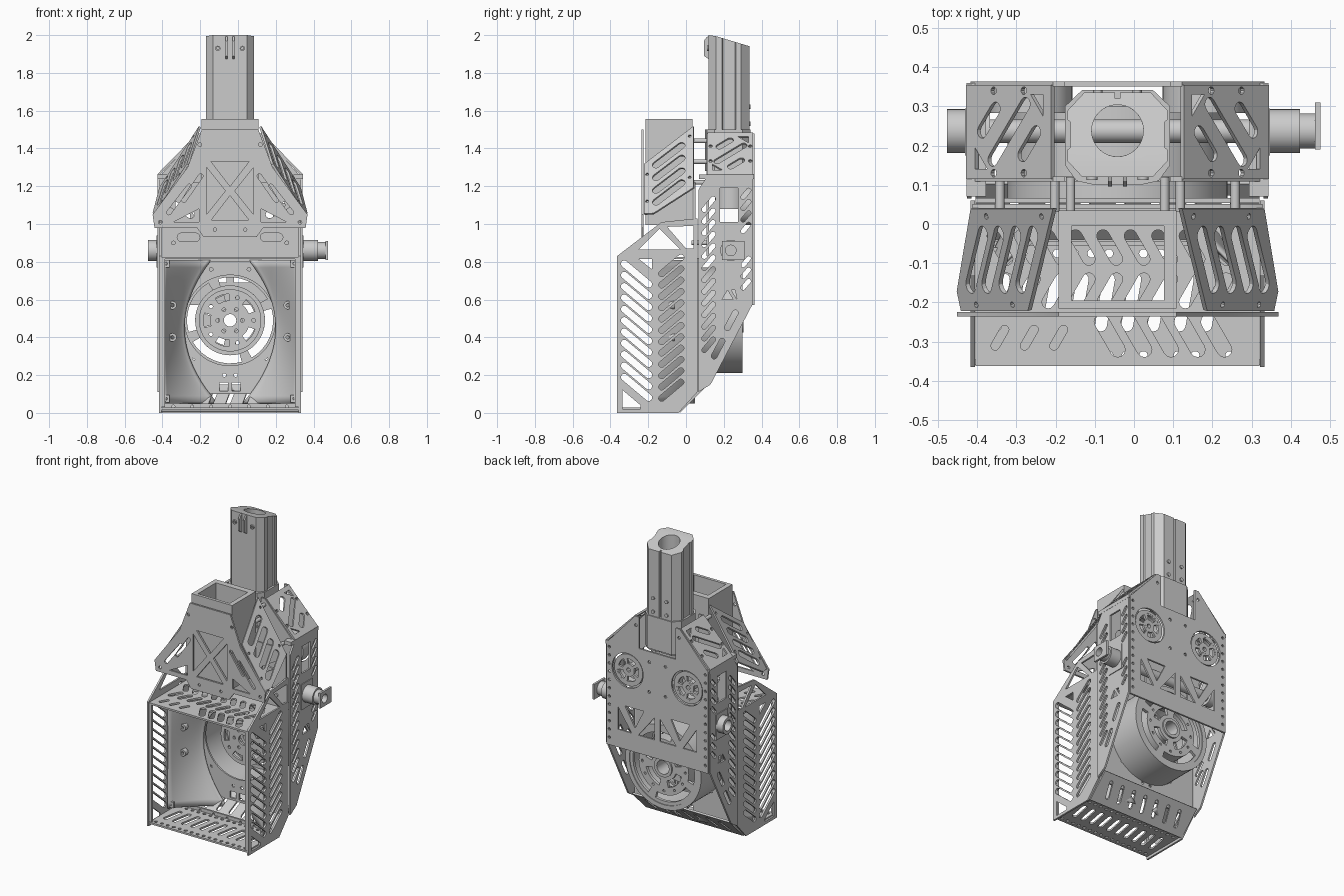
import bpy, bmesh
from math import sin, cos, pi, radians, tau
from mathutils import Vector, Matrix

if "Cube" in bpy.data.objects:
    bpy.data.objects.remove(bpy.data.objects["Cube"])

C = -0.042                      # the machine is symmetric about x = C
X, Y, Z = Vector((1, 0, 0)), Vector((0, 1, 0)), Vector((0, 0, 1))


# ---- 2D shape helpers ----
def disc(x, y, r, n=32):
    return [(x + r * cos(tau * i / n), y + r * sin(tau * i / n)) for i in range(n)]

def rect(x0, y0, x1, y1):
    return [(x0, y0), (x1, y0), (x1, y1), (x0, y1)]

def slot(x, y, length, w, deg):
    a, h, r = radians(deg), length / 2 - w / 2, w / 2
    pts = [(s * h + r * cos(t), r * sin(t)) for s, b in ((1, -pi / 2), (-1, pi / 2))
           for t in [b + pi * i / 6 for i in range(7)]]
    return [(x + p * cos(a) - q * sin(a), y + p * sin(a) + q * cos(a)) for p, q in pts]

def sectors(x, y, r0, r1, n, gap, start=0.0):
    out = []
    for k in range(n):
        a0, a1 = start + tau * k / n + gap / 2, start + tau * (k + 1) / n - gap / 2
        ts = [a0 + (a1 - a0) * i / 8 for i in range(9)]
        out.append([(x + r1 * cos(t), y + r1 * sin(t)) for t in ts] +
                   [(x + r0 * cos(t), y + r0 * sin(t)) for t in reversed(ts)])
    return out

def ring(x, y, r, n, hole, start=0.0):
    return [disc(x + r * cos(start + tau * i / n), y + r * sin(start + tau * i / n), hole, 12) for i in range(n)]

def sym(pts):
    return pts + [(-x, y) for x, y in reversed(pts)]

def both(shapes):
    return shapes + [[(-x, y) for x, y in s] for s in shapes]


# ---- object helpers ----
def finish(name, me, bm):
    bmesh.ops.remove_doubles(bm, verts=bm.verts, dist=1e-5)
    bmesh.ops.recalc_face_normals(bm, faces=bm.faces)
    bm.to_mesh(me)
    bm.free()
    ob = bpy.data.objects.new(name, me)
    bpy.context.collection.objects.link(ob)
    return ob

def plate(name, outline, holes, o, u, v, th):
    """Filled outline with holes in the u/v plane, centred on o, th thick."""
    cu = bpy.data.curves.new(name, 'CURVE')
    cu.dimensions, cu.fill_mode, cu.extrude = '2D', 'BOTH', th / 2
    for pts in [outline] + holes:
        sp = cu.splines.new('POLY')
        sp.points.add(len(pts) - 1)
        for p, (a, b) in zip(sp.points, pts):
            p.co = (a, b, 0, 1)
        sp.use_cyclic_u = True
    tmp = bpy.data.objects.new("tmp", cu)
    bpy.context.collection.objects.link(tmp)
    dg = bpy.context.evaluated_depsgraph_get()
    me = bpy.data.meshes.new_from_object(tmp.evaluated_get(dg))
    bpy.data.objects.remove(tmp)
    n = u.cross(v)
    o = Vector(o) + X * C
    me.transform(Matrix(((u.x, v.x, n.x, o.x), (u.y, v.y, n.y, o.y), (u.z, v.z, n.z, o.z), (0, 0, 0, 1))))
    bm = bmesh.new()
    bm.from_mesh(me)
    return finish(name, me, bm)

def front(name, outline, holes, y, th=.012):
    return plate(name, outline, holes, (0, y, 0), X, Z, th)

def side(name, outline, holes, x, th=.012):
    return plate(name, outline, holes, (x, 0, 0), Y, Z, th)

def flat(name, outline, holes, z, th=.012):
    return plate(name, outline, holes, (0, 0, z), X, Y, th)


# ---- lower cage ----
cage = [(-.365, 0), (-.04, 0), (.06, .11), (.06, 1.03), (-.13, 1.01), (-.365, .83)]
cage_holes = [slot(-.262, .135 + .06 * i, .205, .036, -40) for i in range(11)]
cage_holes += [slot(-.078, .12 + .06 * i, .165, .032, 40) for i in range(12)]
cage_holes += [[(-.25, .865), (-.03, .865), (-.14, .975)], [(.0, .87), (.04, .87), (.04, .99), (-.1, .985)],
               [(-.335, .02), (-.335, .12), (-.24, .04), (-.24, .02)], [(-.25, .815), (-.18, .76), (-.18, .815)]]
for s in (1, -1):
    side("cage_side", cage, cage_holes, s * .369)
    plate("side_rail", rect(-.36, .03, -.345, .82), [], (s * .355, 0, 0), Y, Z, .02)

shelf_slots = [slot(-.02 + .068 * i, -.285, .12, .038, 120) for i in range(5)]
shelf_slots += [slot(-.3 + .075 * i, -.29, .07, .022, 60) for i in range(3)]
shelf_slots += [slot(-.3 + .07 * i, -.17, .1, .032, 60) for i in range(9)]
shelf_slots += [slot(-.3 + .07 * i, -.06, .1, .032, 120) for i in range(9)]
flat("cage_shelf", rect(-.362, -.362, .362, .05), shelf_slots, .82)
floor_slots = [slot(-.3 + .067 * i, -.2, .15, .03, 80) for i in range(10)]
floor_slots += [disc(-.33 + .044 * i, y, .011, 10) for i in range(16) for y in (-.335, -.075)]
flat("cage_floor", rect(-.362, -.362, .362, -.04), floor_slots, .022)
front("floor_lip", rect(-.362, .015, .362, .05), [disc(-.3 + .1 * i, .034, .008, 10) for i in range(7)], -.05)

# slanted panel under the drum
d = Vector((0, .14, .14)).normalized()
plate("slanted_panel", rect(-.362, 0, .362, .2), [slot(-.27 + .09 * i, .1, .12, .024, 75) for i in range(7)],
      (0, -.035, .005), X, d, .012)

# panel with the round opening, and its curved guide wings
panel_holes = [disc(0, .49, .24, 48), rect(-.055, .115, -.01, .16), rect(.01, .115, .055, .16)]
panel_holes += [disc(x, .2, .01, 10) for x in (-.03, .03)]
panel_holes += both([disc(.34, .78, .01, 10), disc(.1, .76, .01, 10), disc(.19, .29, .01, 10)])
front("drum_panel", rect(-.362, .1, .362, .82), panel_holes, .06)
for s in (1, -1):
    bm = bmesh.new()
    N, M = 12, 20
    rows = []
    for j in range(M + 1):
        z = .05 + .76 * j / M
        b = .245 - .16 * ((z - .45) / .38) ** 2
        rows.append([bm.verts.new((C + s * (b + (.36 - b) * i / N), .048 - .22 * (i / N) ** 1.4, z)) for i in range(N + 1)])
    for j in range(M):
        for i in range(N):
            bm.faces.new((rows[j][i], rows[j][i + 1], rows[j + 1][i + 1], rows[j + 1][i]))
    wing = finish("guide_wing", bpy.data.meshes.new("guide_wing"), bm)
    wing.modifiers.new("Solidify", 'SOLIDIFY').thickness = .008
    for z in (.57, .40):
        front("guide_bolt", disc(s * .305, z, .022, 20), [disc(s * .305, z, .009, 12)], -.075, .03)
    for z in (.075, .79):
        front("corner_bracket", rect(s * .34 - .02, z - .02, s * .34 + .02, z + .02), [disc(s * .34, z, .008, 10)], -.16)

# ---- drum with spoked faces ----
front("drum_shell", disc(0, .49, .28, 64), [disc(0, .49, .25, 64)], .18, .24)
front("drum_rear_face", disc(0, .49, .262, 64),
      sectors(0, .49, .185, .228, 4, .25, .4) + sectors(0, .49, .09, .135, 4, .5) + ring(0, .49, .16, 12, .009)
      + [disc(0, .49, .05)], .285, .02)
front("drum_inner_ring", disc(0, .49, .185, 48), [disc(0, .49, .165, 48)], .25, .09)
front("drum_hub", disc(0, .49, .065), [disc(0, .49, .045)], .24, .13)
front("drum_front_disc", disc(0, .49, .165, 48),
      sectors(0, .49, .105, .14, 5, .7) + ring(0, .49, .065, 6, .01) + ring(0, .49, .125, 5, .01) + [disc(0, .49, .033)], .12, .015)

# ---- upper housing ----
profile = [(.375, 1.25), (.165, 1.48), (.135, 1.48), (.135, 1.27)]
back_holes = both([disc(.22, 1.1, .115, 40), [(.02, .69), (.14, .69), (.02, .84)], [(.19, .69), (.29, .69), (.29, .84)],
                   [(.1, .86), (.24, .86), (.165, .73)], disc(.16, 1.42, .01, 10), disc(.06, 1.2, .01, 10), disc(.06, 1.0, .01, 10)])
back_holes += both([disc(.355, .62 + .055 * i, .009, 10) for i in range(12)])
front("housing_back", sym([(.375, .57)] + profile), back_holes, .357)
front("housing_front", sym([(.375, .83)] + profile), both([disc(.22, 1.1, .07), rect(.05, .87, .28, .96)]), .115)

hs = [(.065, .11), (.13, .15), (.355, .58), (.355, 1.25), (.11, 1.25), (.065, 1.18)]
hs_holes = [rect(.18, 1.01, .275, 1.19)]
hs_holes += [slot(.12, .36 + .062 * i, .1, .026, 50) for i in range(13)]
hs_holes += [slot(.317, z, .07, .024, 50) for z in (.68, .74, .8, .98, 1.04, 1.1, 1.16)]
hs_holes += [[(.19, .6), (.25, .6), (.22, .65)], [(.26, .65), (.24, .65), (.27, .6)], slot(.17, .34, .12, .03, 62), slot(.24, .49, .12, .03, 62)]
for s in (1, -1):
    side("housing_side", hs, hs_holes, s * .378)
    # sloped roof
    u = Vector((s * .215, 0, -.22)).normalized()
    roof = [slot(.08, .09, .11, .035, -50), slot(.154, .12, .22, .035, -50), slot(.228, .15, .11, .035, -50),
            [(.03, .16), (.03, .215), (.075, .215)], [(.278, .025), (.278, .08), (.233, .025)]]
    roof += [disc(a, b, .01, 10) for a in (.1, .21) for b in (.015, .225)]
    plate("housing_roof", rect(0, 0, .31, .24), roof, (s * .165, .115, 1.48), u, Y, .012)
    flat("roof_hinge", rect(s * .36 - .025, .07, s * .36 + .025, .36), [], 1.25, .025)
    # spoked wheels seen through the round openings
    front("wheel_face", disc(s * .22, 1.1, .092, 40), sectors(s * .22, 1.1, .042, .075, 5, .35) + [disc(s * .22, 1.1, .014, 12)], .345, .015)
    front("wheel_rim", disc(s * .22, 1.1, .105, 40), [disc(s * .22, 1.1, .085, 40)], .318, .07)
    front("wheel_hub", disc(s * .22, 1.1, .03, 20), [disc(s * .22, 1.1, .014, 12)], .318, .07)
    # standoffs joining hopper and housing
    for x, z in ((.3, 1.22), (.16, 1.44), (.3, .9), (.12, 1.33)):
        front("standoff", disc(s * x, z, .012, 16), [], .075, .09)
    side("motor_bracket", rect(.175, .77, .295, .94), [disc(.235, .86, .05)], s * .383, .012)

# side pivots
side("pivot_left", disc(.237, .86, .056), [disc(.237, .86, .035)], -.38, .11)
side("pivot_right", disc(.237, .86, .056), [disc(.237, .86, .028)], .405, .12)
side("pivot_right_neck", disc(.237, .86, .045), [disc(.237, .86, .028)], .48, .05)
side("pivot_right_flange", rect(.19, .81, .31, .91), [disc(.237, .86, .028)], .511, .014)
side("cross_shaft", disc(.237, .86, .03), [], 0, .75)

# ---- barrel with slanted muzzle ----
oct_half = [(.045, .335), (.085, .335), (.127, .29), (.127, .265), (.12, .26), (.12, .195), (.127, .19), (.127, .16), (.09, .12)]
barrel = flat("barrel", [(.006, .32), (.006, .335)] + oct_half + [(-x, y) for x, y in reversed(oct_half)] + [(-.006, .335), (-.006, .32)],
              [disc(0, .238, .066, 40)], 1.635, .73)
for v in barrel.data.vertices:
    if v.co.z > 1.9:
        v.co.z = 2.0 - max(0, v.co.y - .14) * .3
flat("barrel_collar", sym([(.06, .1), (.105, .11), (.134, .15), (.134, .3), (.09, .342)]), [disc(0, .238, .068, 40)], 1.39, .22)
flat("barrel_feed_tube", disc(0, .238, .085), [disc(0, .238, .066)], 1.18, .2)
for s in (1, -1):
    side("muzzle_lug", [(.095, 1.89), (.125, 1.87), (.125, 1.995), (.11, 1.99), (.095, 1.97)], [], s * .019, .01)
    front("barrel_bolt", disc(s * .065, 1.93, .014, 16), [disc(s * .065, 1.93, .007, 8)], .118, .012)
    for z in (1.53, 1.62):
        front("barrel_rear_bolt", disc(s * .05, z, .012, 12), [], .337, .01)

# ---- hopper with shields ----
flat("hopper_tube", rect(-.15, -.215, .15, .035), [rect(-.118, -.195, .118, -.005)], 1.275, .56)
shield_holes = [[(-.1, 1.33), (.1, 1.33), (0, 1.2)], [(-.1, 1.02), (.1, 1.02), (0, 1.15)]]
shield_holes += both([[(.125, 1.05), (.125, 1.3), (.025, 1.175)], slot(.2, 1.19, .18, .024, -55), slot(.27, 1.13, .2, .024, -52),
                      [(.165, 1.01), (.3, 1.01), (.165, 1.08)], disc(.37, 1.01, .01, 10), disc(.16, 1.42, .01, 10), disc(.08, .97, .009, 10)])
front("front_shield", sym([(.14, .93), (.175, .98), (.4, .98), (.41, 1.05), (.225, 1.3), (.15, 1.5)]), shield_holes, -.23)
front("hopper_backboard", sym([(.37, .8), (.37, 1.19), (.31, 1.22), (.16, 1.22)]), both([slot(.22, .93, .12, .045, 0), slot(.26, 1.08, .16, .04, 30)]), .045)
wing_slots = [slot(a, -.133, .21, .042, -53) for a in (.165, .245, .325, .4)]
wing_slots += [disc(a, -.25, .008, 10) for a in (.27, .44)] + [disc(a, -.02, .008, 10) for a in (.06, .32)]
for s in (1, -1):
    u = Vector((s * .21, 0, -.325)).normalized()
    v = Vector((0, 1, .386))
    v = (v - u * v.dot(u)).normalized()
    plate("shield_wing", [(0, 0), (.387, 0), (.52, -.215), (.517, -.266), (.202, -.266)], wing_slots,
          (s * .16, .04, 1.515), u, v, .012)

# smooth round parts, keep edges sharp
for ob in bpy.context.scene.objects:
    ob.select_set(True)
    bpy.context.view_layer.objects.active = ob
bpy.ops.object.shade_smooth_by_angle(angle=radians(30))
